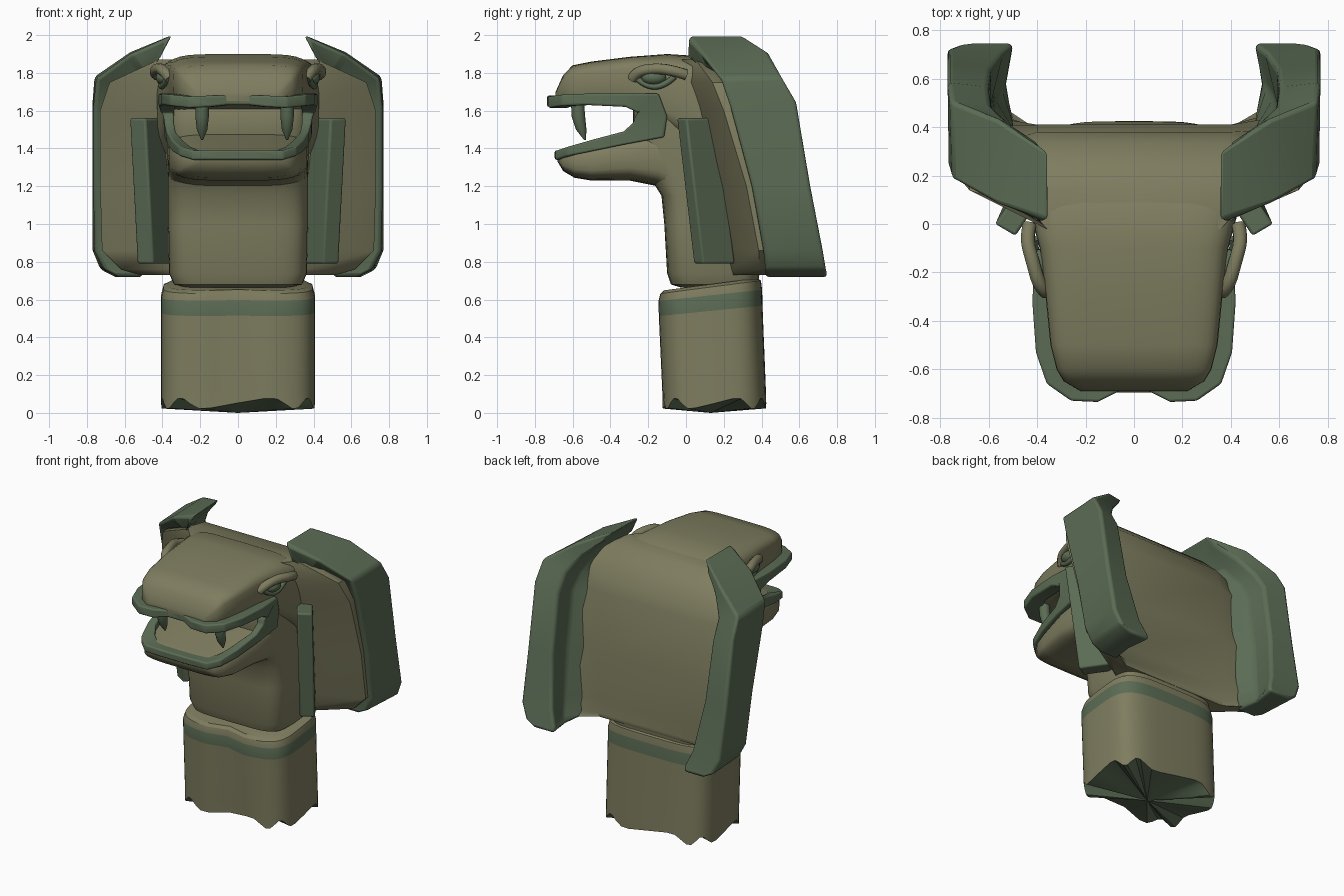
import bpy, bmesh, math


def material(name, rgb):
    m = bpy.data.materials.new(name)
    m.diffuse_color = (*rgb, 1)
    return m


OLIVE = material("olive_stone", (0.21, 0.205, 0.115))
GREEN = material("green_stone", (0.105, 0.15, 0.09))


def finish(ob, angle):
    bpy.ops.object.select_all(action='DESELECT')
    bpy.context.view_layer.objects.active = ob
    ob.select_set(True)
    bpy.ops.object.shade_smooth_by_angle(angle=math.radians(angle))


def loft(name, rings, mats, band=None, bevel=0, angle=40, tip=None, closed=False):
    """Skin a list of rings; band = row with the second material, closed = join last to first."""
    bm = bmesh.new()
    vr = [[bm.verts.new(p) for p in r] for r in rings]
    n = len(rings[0])
    for k in range(len(vr) - (0 if closed else 1)):
        a, b = vr[k], vr[(k + 1) % len(vr)]
        for i in range(n):
            j = (i + 1) % n
            bm.faces.new((a[i], a[j], b[j], b[i])).material_index = 1 if k == band else 0
    if tip:  # broken underside as a fan
        t = bm.verts.new(tip)
        for i in range(n):
            bm.faces.new((vr[0][i], vr[0][(i + 1) % n], t)).material_index = 1
    elif not closed:
        bm.faces.new(vr[0])
    if not closed:
        bm.faces.new(vr[-1])
    bmesh.ops.recalc_face_normals(bm, faces=bm.faces)
    me = bpy.data.meshes.new(name)
    bm.to_mesh(me)
    bm.free()
    ob = bpy.data.objects.new(name, me)
    bpy.context.collection.objects.link(ob)
    for m in mats:
        me.materials.append(m)
    if bevel:
        b = ob.modifiers.new("bevel", 'BEVEL')
        b.width, b.segments = bevel, 3
    finish(ob, angle)
    return ob


def rounded(a, b, p=5, n=32):
    """Rounded rectangle as a superellipse."""
    out = []
    for i in range(n):
        t = 2 * math.pi * i / n
        c, s = math.cos(t), math.sin(t)
        out.append((math.copysign(abs(c) ** (2 / p), c) * a,
                    math.copysign(abs(s) ** (2 / p), s) * b))
    return out


def along_y(slices, p):
    return [[(x, y, (zb + zt) / 2 + z) for x, z in rounded(w, (zt - zb) / 2, p)]
            for y, w, zb, zt in slices]


def along_z(slices, p):
    return [[(x, (yf + yb) / 2 + y, z) for x, y in rounded(w, (yb - yf) / 2, p)]
            for z, w, yf, yb in slices]


def tube(name, pts, r, mat):
    cu = bpy.data.curves.new(name, 'CURVE')
    cu.dimensions = '3D'
    sp = cu.splines.new('NURBS')
    sp.points.add(len(pts) - 1)
    for q, p in zip(sp.points, pts):
        q.co = (*p, 1)
    sp.use_endpoint_u = True
    sp.order_u, sp.resolution_u = 3, 6
    cu.bevel_depth, cu.bevel_resolution, cu.use_fill_caps = r, 2, True
    cu.materials.append(mat)
    ob = bpy.data.objects.new(name, cu)
    bpy.context.collection.objects.link(ob)


# Broken pillar with a slanted green band and a front groove
rings = []
for k, (z, slant, scale, dy) in enumerate([(0.02, 0, 1, 0.15), (0.12, 0, 1, 0.148), (0.52, 0.1, 1, 0.13),
                                           (0.61, 0.11, 1, 0.128), (0.65, 0.13, 0.97, 0.13),
                                           (0.665, 0.13, 0.9, 0.13)]):
    ring = []
    for i, (x, y) in enumerate(rounded(0.407 * scale, 0.275 * scale, 4, 48)):
        if i == 36:
            y += 0.03
        jag = 0.03 + 0.03 * math.sin(i * 1.05) if k == 0 else 0
        ring.append((x, y + dy, z + slant * (y + 0.2) + jag - (0.01 if k > 2 else 0)))
    rings.append(ring)
loft("pillar", rings, [OLIVE, GREEN], band=2, tip=(0, 0.13, 0.0), angle=30)

# Neck front, throat and skull core
loft("neck", along_z([(0.665, 0.28, -0.03, 0.34), (0.68, 0.34, -0.08, 0.38), (0.74, 0.365, -0.1, 0.39),
                      (1.0, 0.37, -0.115, 0.39), (1.15, 0.37, -0.13, 0.37), (1.23, 0.37, -0.18, 0.35),
                      (1.35, 0.375, -0.25, 0.33), (1.5, 0.375, -0.28, 0.3), (1.62, 0.375, -0.28, 0.25),
                      (1.75, 0.37, -0.2, 0.2)], 5), [OLIVE], angle=50)

# Upper head
loft("upper_head", along_y([(-0.69, 0.22, 1.65, 1.7), (-0.65, 0.29, 1.64, 1.79), (-0.6, 0.32, 1.63, 1.84),
                            (-0.5, 0.345, 1.63, 1.86), (-0.3, 0.365, 1.62, 1.885), (-0.1, 0.39, 1.5, 1.9),
                            (0.05, 0.43, 1.4, 1.89), (0.15, 0.43, 1.3, 1.84), (0.26, 0.38, 1.2, 1.74),
                            (0.33, 0.3, 1.2, 1.62)], 5), [OLIVE], angle=50)

# Lower jaw
loft("lower_jaw", along_y([(-0.68, 0.2, 1.33, 1.37), (-0.65, 0.27, 1.28, 1.385), (-0.59, 0.31, 1.245, 1.40),
                           (-0.5, 0.335, 1.23, 1.42), (-0.3, 0.365, 1.23, 1.47), (-0.15, 0.37, 1.2, 1.5),
                           (0.0, 0.36, 1.1, 1.5)], 4), [OLIVE], angle=50)

# Flat flared lip round the open mouth: outer x, y, z, band thickness in y and z, inner x, inner y
half = [(0.06, -0.69, 1.655, 0, .05, 0.05, -0.60), (0.15, -0.735, 1.65, 0, .06, 0.13, -0.62),
        (0.26, -0.73, 1.645, 0, .06, 0.22, -0.62), (0.36, -0.66, 1.655, 0, .06, 0.27, -0.59),
        (0.405, -0.53, 1.66, 0, .06, 0.31, -0.5), (0.42, -0.32, 1.655, 0, .07, 0.33, -0.32),
        (0.41, -0.2, 1.64, -.11, .1, 0.34, -0.2), (0.395, -0.185, 1.57, -.17, 0, 0.34, -0.185),
        (0.39, -0.195, 1.50, -.16, -.08, 0.34, -0.195), (0.375, -0.33, 1.455, 0, -.07, 0.33, -0.33),
        (0.35, -0.5, 1.415, 0, -.06, 0.29, -0.5), (0.31, -0.63, 1.385, 0, -.05, 0.25, -0.56),
        (0.24, -0.69, 1.365, 0, -.05, 0.2, -0.6), (0.1, -0.695, 1.365, 0, -.05, 0.1, -0.6)]


def lip_ring(s, x, y, z, ty, tz, xi, yi):
    return [(s * x, y - ty / 2, z + tz / 2), (s * x, y + ty / 2, z - tz / 2),
            (s * xi, yi + ty / 2, z - tz / 2), (s * xi, yi - ty / 2, z + tz / 2)]


loft("mouth_lip", [lip_ring(1, *h) for h in half] + [lip_ring(-1, *h) for h in reversed(half)],
     [GREEN], closed=True, bevel=0.01, angle=40)

# Fangs
for x in (-0.19, 0.26):
    loft("fang", [[(x + cx, y + cy, z) for cx, cy in rounded(r, r, 2, 12)]
                  for z, y, r in [(1.66, -0.575, 0.034), (1.57, -0.57, 0.036),
                                  (1.5, -0.555, 0.028), (1.445, -0.535, 0.005)]], [GREEN])

# Hood sheet behind the neck
sheet = []
for z, w, ya, yb, yc in [(0.73, 0.52, 0.25, 0.39, 0.39), (0.76, 0.62, 0.24, 0.39, 0.40),
                         (0.86, 0.72, 0.22, 0.385, 0.41), (1.2, 0.73, 0.15, 0.32, 0.41),
                         (1.6, 0.73, 0.05, 0.2, 0.38), (1.75, 0.68, 0.0, 0.14, 0.33),
                         (1.87, 0.42, -0.02, 0.05, 0.2)]:
    right = [(0.36, ya, z), (w, yb, z), (w, yb + 0.08, z), (0.4, yc, z)]
    sheet.append(right + [(-x, y, zz) for x, y, zz in reversed(right)])
loft("hood_sheet", sheet, [OLIVE], angle=40)

# Hood border corners: front inner, front outer, back outer, back inner, hollow of the inner wall
border = [
    [(0.50, 0.42, 0.72), (0.63, 0.42, 0.72), (0.65, 0.75, 0.72), (0.50, 0.75, 0.72), (0.52, 0.58, 0.72)],
    [(0.50, 0.42, 0.76), (0.71, 0.42, 0.76), (0.73, 0.74, 0.76), (0.50, 0.74, 0.76), (0.55, 0.57, 0.76)],
    [(0.49, 0.41, 0.86), (0.76, 0.41, 0.86), (0.77, 0.725, 0.86), (0.54, 0.71, 0.86), (0.58, 0.52, 0.86)],
    [(0.49, 0.39, 1.2), (0.765, 0.345, 1.2), (0.77, 0.66, 1.2), (0.59, 0.64, 1.2), (0.59, 0.48, 1.2)],
    [(0.49, 0.33, 1.56), (0.765, 0.23, 1.62), (0.77, 0.585, 1.65), (0.6, 0.565, 1.6), (0.59, 0.42, 1.58)],
    [(0.50, 0.28, 1.66), (0.75, 0.18, 1.77), (0.76, 0.51, 1.78), (0.59, 0.49, 1.72), (0.57, 0.37, 1.69)],
    [(0.48, 0.14, 1.78), (0.57, 0.08, 1.90), (0.57, 0.44, 1.91), (0.51, 0.41, 1.83), (0.51, 0.27, 1.82)],
    [(0.41, 0.0, 1.88), (0.35, 0.01, 2.0), (0.35, 0.30, 2.0), (0.41, 0.32, 1.93), (0.43, 0.16, 1.9)]]
# Side fin: a slanted plate seen from above
fin = [(0.49, -0.05), (0.575, 0.0), (0.46, 0.17), (0.37, 0.13)]

for s, side in ((1, "right"), (-1, "left")):
    loft("hood_border_" + side, [[(s * x, y, z) for x, y, z in r] for r in border], [GREEN],
         bevel=0.02, angle=40)
    loft("side_fin_" + side, [[(s * (x - dx), y + dy, z) for x, y in fin]
                              for z, dx, dy in [(0.79, 0.04, 0.09), (1.56, 0, 0)]], [GREEN],
         bevel=0.012, angle=35)
    # Eye with brow and lower lid
    bpy.ops.mesh.primitive_uv_sphere_add(segments=20, ring_count=12, location=(s * 0.39, -0.17, 1.775))
    eye = bpy.context.object
    eye.name = "eye_" + side
    eye.scale = (0.045, 0.065, 0.04)
    eye.data.materials.append(GREEN)
    finish(eye, 60)
    tube("brow_" + side, [(s * x, y, z) for x, y, z in
                          [(0.36, -0.28, 1.77), (0.39, -0.26, 1.81), (0.42, -0.15, 1.825),
                           (0.445, -0.06, 1.81), (0.43, 0.0, 1.79)]], 0.03, OLIVE)
    tube("lower_lid_" + side, [(s * x, y, z) for x, y, z in
                               [(0.37, -0.27, 1.78), (0.395, -0.22, 1.73), (0.41, -0.12, 1.725),
                                (0.41, -0.06, 1.78)]], 0.016, GREEN)
